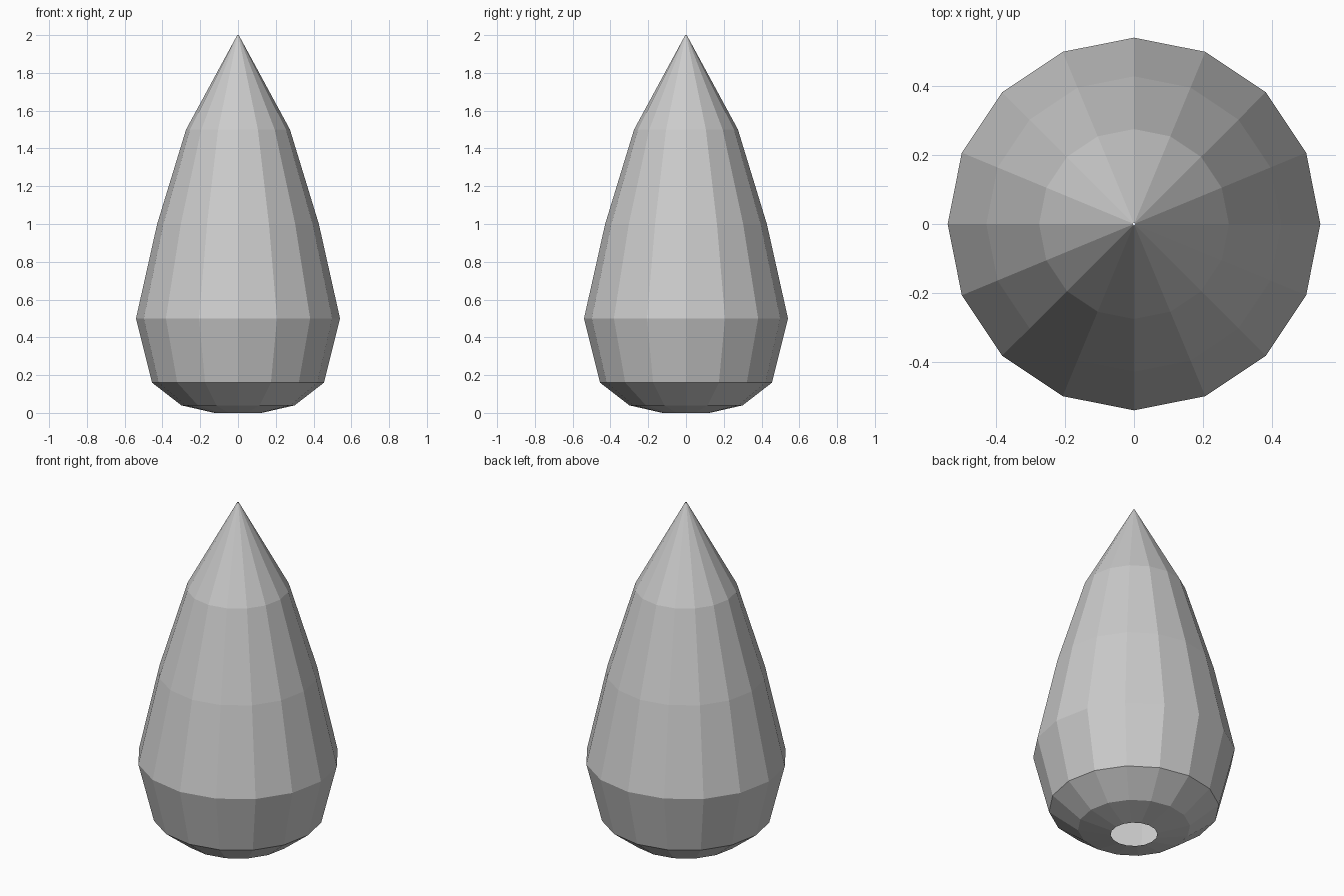
import bpy, bmesh
from math import cos, sin, tau

if "Cube" in bpy.data.objects:
    bpy.data.objects.remove(bpy.data.objects["Cube"])

SIDES = 16
# Profile (radius, height): open at the underside, pinched at the tip
PROFILE = [(0.125, 0.0), (0.3, 0.04), (0.455, 0.16), (0.54, 0.5),
           (0.428, 1.0), (0.275, 1.5), (0.004, 2.0)]

# Hollow faceted teardrop shell
bm = bmesh.new()
rings = [[bm.verts.new((r * cos(tau * i / SIDES), r * sin(tau * i / SIDES), z))
          for i in range(SIDES)] for r, z in PROFILE]
for low, high in zip(rings, rings[1:]):
    for i in range(SIDES):
        j = (i + 1) % SIDES
        bm.faces.new((low[i], low[j], high[j], high[i]))

mesh = bpy.data.meshes.new("teardrop_shell")
bm.to_mesh(mesh)
bm.free()
bpy.context.collection.objects.link(bpy.data.objects.new("teardrop_shell", mesh))
